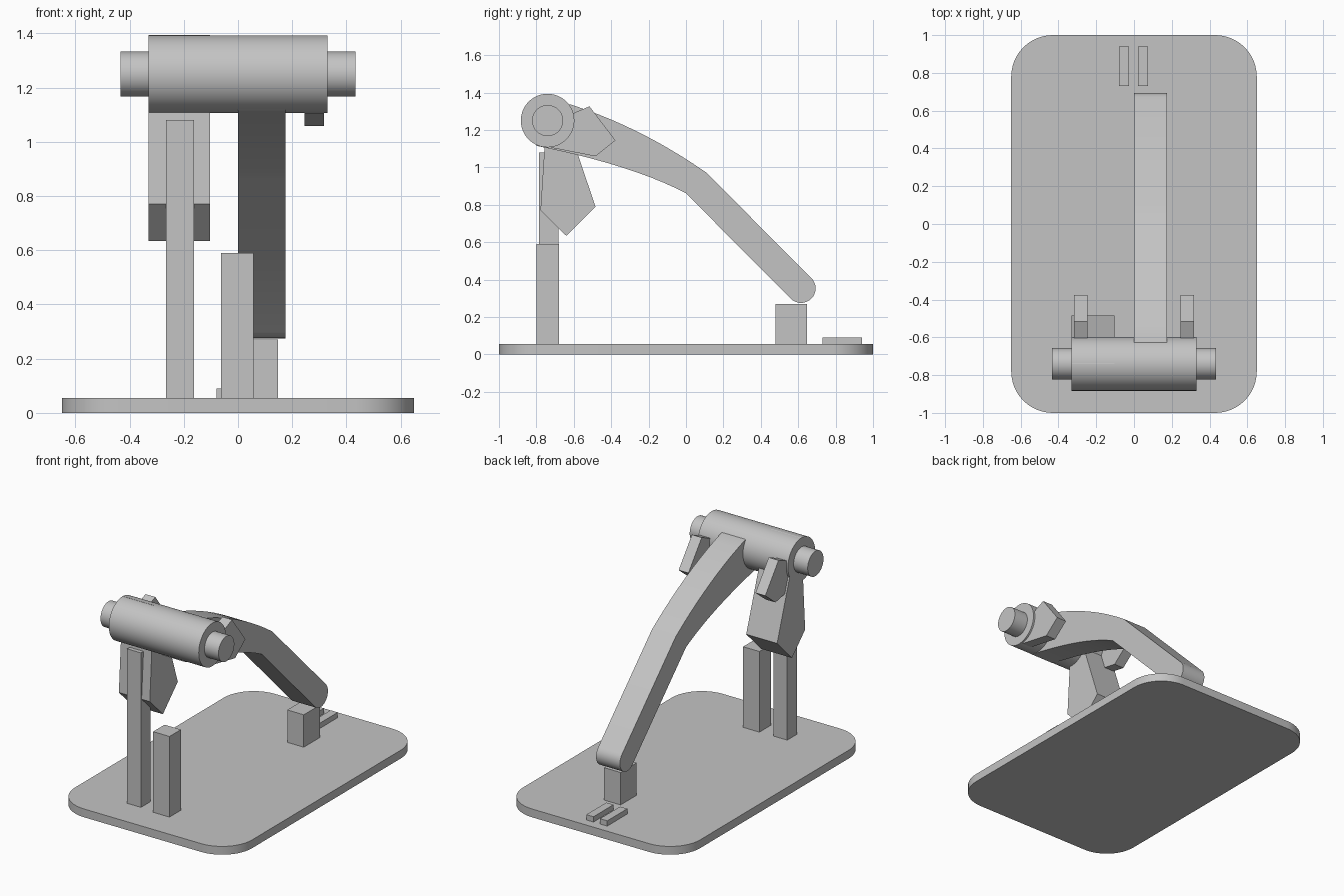
import bpy, math
from math import cos, sin, pi

cube = bpy.data.objects.get("Cube")
if cube:
    bpy.data.objects.remove(cube, do_unlink=True)

grey = bpy.data.materials.new("plain_grey")
grey.use_nodes = True
colour = (0.55, 0.55, 0.55, 1)
grey.diffuse_color = colour
grey.node_tree.nodes["Principled BSDF"].inputs["Base Color"].default_value = colour


def prism(name, outline, low, high, axis="X", smooth=False):
    """Extrude an outline along X (outline in y, z) or Z (outline in x, y)."""
    n = len(outline)
    place = (lambda p, d: (d, *p)) if axis == "X" else (lambda p, d: (*p, d))
    verts = [place(p, d) for d in (low, high) for p in outline]
    faces = [tuple(reversed(range(n))), tuple(range(n, 2 * n))]
    faces += [(i, (i + 1) % n, n + (i + 1) % n, n + i) for i in range(n)]
    mesh = bpy.data.meshes.new(name)
    mesh.from_pydata(verts, [], faces)
    mesh.materials.append(grey)
    obj = bpy.data.objects.new(name, mesh)
    bpy.context.collection.objects.link(obj)
    if smooth:
        bpy.ops.object.select_all(action="DESELECT")
        obj.select_set(True)
        bpy.context.view_layer.objects.active = obj
        bpy.ops.object.shade_smooth_by_angle(angle=math.radians(25))
    return obj


def arc(cx, cy, r, start, end, steps):
    """Points on an arc, angles in degrees."""
    angles = [math.radians(start + (end - start) * i / steps) for i in range(steps + 1)]
    return [(cx + r * cos(a), cy + r * sin(a)) for a in angles]


def bezier(a, b, c, steps=10):
    """Quadratic curve from a to c, without its last point."""
    ts = [i / steps for i in range(steps)]
    return [tuple((1 - t) ** 2 * p + 2 * t * (1 - t) * q + t * t * r
                  for p, q, r in zip(a, b, c)) for t in ts]


def block(name, x0, x1, y0, y1, top):
    """Upright block standing on the base plate."""
    prism(name, [(x0, y0), (x1, y0), (x1, y1), (x0, y1)], PLATE, top, "Z")


# Base plate with rounded corners
PLATE = 0.055
R = 0.22
corners = [(0.65 - R, 1 - R), (R - 0.65, 1 - R), (R - 0.65, R - 1), (0.65 - R, R - 1)]
plate = []
for i, (x, y) in enumerate(corners):
    plate += arc(x, y, R, 90 * i, 90 * i + 90, 12)
prism("base_plate", plate, 0, PLATE, "Z", smooth=True)

# Supports and small guide rails
block("tall_post", -0.265, -0.163, -0.785, -0.683, 1.08)
block("short_post", -0.063, 0.057, -0.80, -0.68, 0.59)
block("arm_rest", 0.027, 0.148, 0.478, 0.647, 0.27)
block("right_rail", -0.08, -0.027, 0.73, 0.94, 0.09)
block("left_rail", 0.021, 0.074, 0.73, 0.94, 0.09)

# Hub drum and its axle
HUB = (-0.74, 1.25)
for name, radius, half in (("hub_drum", 0.143, 0.33), ("axle", 0.083, 0.433)):
    prism(name, arc(*HUB, radius, 0, 360, 64)[:-1], -half, half, smooth=True)

# Bent arm with a rounded foot
arm = bezier((0, 0.861), (-0.28, 1.01), (-0.80, 1.115))
arm += [(-0.80, 1.115), (-0.74, 1.34)]
arm += bezier((-0.62, 1.337), (-0.24, 1.215), (0.107, 0.973))
arm += [(0.107, 0.973)]
arm += arc(0.615, 0.353, 0.078, 45, -135, 16)
prism("arm", arm, 0, 0.175, smooth=True)

# Wedge-shaped lug hanging from the drum
lug = [(-0.738, 1.394), (-0.778, 0.77), (-0.64, 0.634), (-0.484, 0.79), (-0.68, 1.37)]
prism("hanging_lug", lug, -0.33, -0.103)

# Matching clips behind the drum
clip = [(-0.72, 1.24), (-0.72, 1.105), (-0.484, 1.059), (-0.377, 1.144), (-0.516, 1.326)]
prism("left_clip", clip, 0.246, 0.318)
prism("right_clip", clip, -0.318, -0.246)
